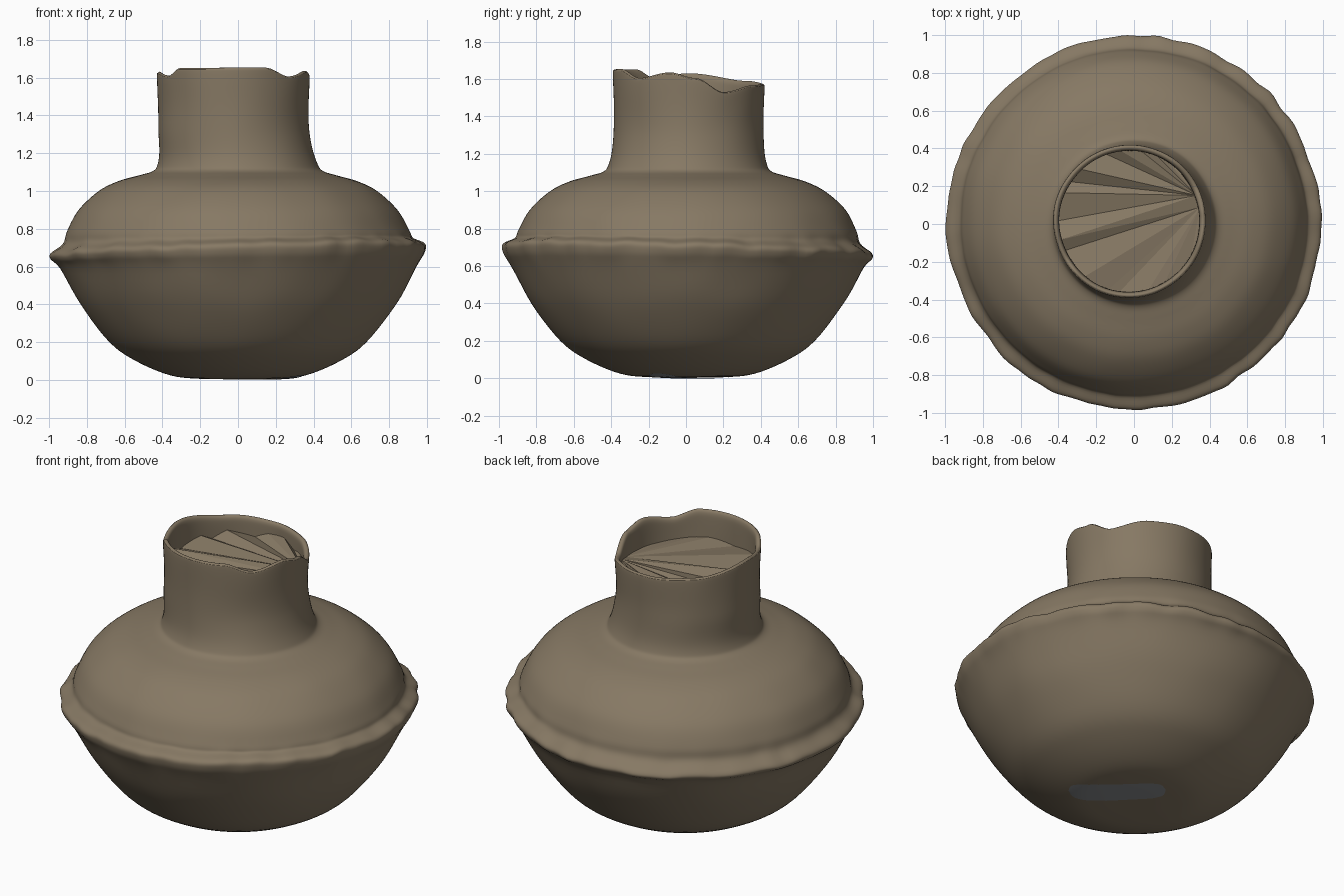
import bpy, bmesh, math, random
from mathutils import Vector, noise

random.seed(4)
cube = bpy.data.objects.get("Cube")
if cube:
    bpy.data.objects.remove(cube)

SEGMENTS = 180
FLOOR_Z = 1.49

# Outline of the vessel (radius, height), from base centre over the lip to the inside
PROFILE = [(0, 0.004), (0.2, 0.006), (0.36, 0.025), (0.54, 0.1), (0.68, 0.2), (0.835, 0.4),
           (0.94, 0.59), (0.985, 0.655), (0.985, 0.695), (0.925, 0.735), (0.905, 0.79),
           (0.845, 0.9), (0.735, 1.0), (0.63, 1.052), (0.52, 1.083), (0.45, 1.105),
           (0.424, 1.14), (0.405, 1.23), (0.398, 1.4), (0.404, 1.59), (0.4, 1.615),
           (0.388, 1.62), (0.376, 1.605), (0.372, 1.56), (0.372, 1.42)]

# Broken rim: (angle in degrees, height)
RIM = [(-180, 1.63), (-150, 1.61), (-135, 1.65), (-65, 1.652), (-42, 1.605), (-15, 1.635),
       (5, 1.605), (28, 1.53), (58, 1.565), (90, 1.575), (130, 1.59), (180, 1.63)]


def make_material(name, colour):
    mat = bpy.data.materials.new(name)
    mat.use_nodes = True
    mat.diffuse_color = (*colour, 1)
    mat.node_tree.nodes["Principled BSDF"].inputs["Base Color"].default_value = (*colour, 1)
    return mat


def make_object(name, bm, mat, smooth):
    bmesh.ops.recalc_face_normals(bm, faces=bm.faces)
    mesh = bpy.data.meshes.new(name)
    bm.to_mesh(mesh)
    bm.free()
    mesh.materials.append(mat)
    obj = bpy.data.objects.new(name, mesh)
    bpy.context.collection.objects.link(obj)
    for poly in mesh.polygons:
        poly.use_smooth = smooth
    return obj


def smoothstep(a, b, t):
    t = max(0, min(1, (t - a) / (b - a)))
    return t * t * (3 - 2 * t)


def rim_height(angle):
    deg = (math.degrees(angle) + 180) % 360 - 180
    for (a, h), (b, k) in zip(RIM, RIM[1:]):
        if a <= deg <= b:
            return h + (k - h) * smoothstep(a, b, deg)


def smooth_outline(points, steps):
    # Catmull-Rom curve through the outline
    pts = [Vector(p) for p in points]
    pts = [pts[0]] + pts + [pts[-1]]
    out = []
    for a, b, c, d in zip(pts, pts[1:], pts[2:], pts[3:]):
        for i in range(steps):
            t = i / steps
            out.append(0.5 * (2 * b + (c - a) * t + (2 * a - 5 * b + 4 * c - d) * t ** 2
                              + (3 * b - a - 3 * c + d) * t ** 3))
    return out + [pts[-1]]


def clay_point(r, z, angle):
    ca, sa = math.cos(angle), math.sin(angle)
    ridge = math.exp(-((z - 0.69) / 0.06) ** 2)
    place = Vector((r * ca, r * sa, z))
    # Hand-made unevenness, strongest on the pinched ridge
    r += smoothstep(0.1, 0.4, z) * 0.005 * noise.noise(place * 4)
    r += ridge * 0.014 * noise.noise(Vector((ca * 9, sa * 9, z * 4)))
    z += ridge * (0.025 * ca - 0.025 * sa + 0.014 * noise.noise(Vector((ca * 7, sa * 7, 5))))
    if z > 1.3:
        z = 1.3 + (z - 1.3) * (rim_height(angle) - 1.3) / 0.32
    lean = smoothstep(1.08, 1.35, z)
    return Vector((r * ca - 0.024 * lean, r * sa + 0.008 + 0.007 * lean, z))


clay = make_material("brown_clay", (0.24, 0.19, 0.127))
grey = make_material("grey_patch", (0.25, 0.26, 0.27))

# Vessel body with ridge, neck and lip
outline = smooth_outline(PROFILE, 5)
bm = bmesh.new()
rings = []
for r, z in outline[1:]:
    rings.append([bm.verts.new(clay_point(r, z, math.tau * i / SEGMENTS)) for i in range(SEGMENTS)])
base = bm.verts.new((0, 0.008, PROFILE[0][1]))
for i in range(SEGMENTS):
    j = (i + 1) % SEGMENTS
    bm.faces.new((base, rings[0][j], rings[0][i]))
    for low, high in zip(rings, rings[1:]):
        bm.faces.new((low[i], low[j], high[j], high[i]))
make_object("vessel_body", bm, clay, True)

# Rough faceted fill inside the neck
bm = bmesh.new()
edge = []
for i in range(30):
    a = math.tau * (i + random.uniform(-0.3, 0.3)) / 30
    edge.append(bm.verts.new((0.382 * math.cos(a) - 0.024, 0.382 * math.sin(a) + 0.015,
                              FLOOR_Z + random.uniform(-0.03, 0.025))))
fill = bm.faces.new(edge)
bmesh.ops.triangulate(bm, faces=[fill], ngon_method='BEAUTY')
make_object("neck_fill", bm, clay, False)


def base_height(r):
    for p, q in zip(outline, outline[1:]):
        if p.x <= r <= q.x:
            return p.y + (q.y - p.y) * (r - p.x) / (q.x - p.x)


# Thin grey strip following the curved base
bm = bmesh.new()
along = Vector((-1, 1)).normalized()
across = Vector((1, 1)).normalized()
columns = []
for i in range(41):
    t = i / 20 - 1
    half = 0.085 * (1 - abs(t) ** 6) ** 0.5 + 0.006 * noise.noise(Vector((t * 6, 0, 1)))
    column = []
    for k in range(9):
        p = along * (-0.09 + 0.27 * t) + across * (0.1 + half * (k / 4 - 1))
        column.append(bm.verts.new((p.x, p.y + 0.008, base_height(p.length) - 0.004)))
    columns.append(column)
for c, d in zip(columns, columns[1:]):
    for k in range(8):
        bm.faces.new((c[k], c[k + 1], d[k + 1], d[k]))
patch = make_object("base_patch", bm, grey, True)
if patch.data.polygons[0].normal.z > 0:
    patch.data.flip_normals()
